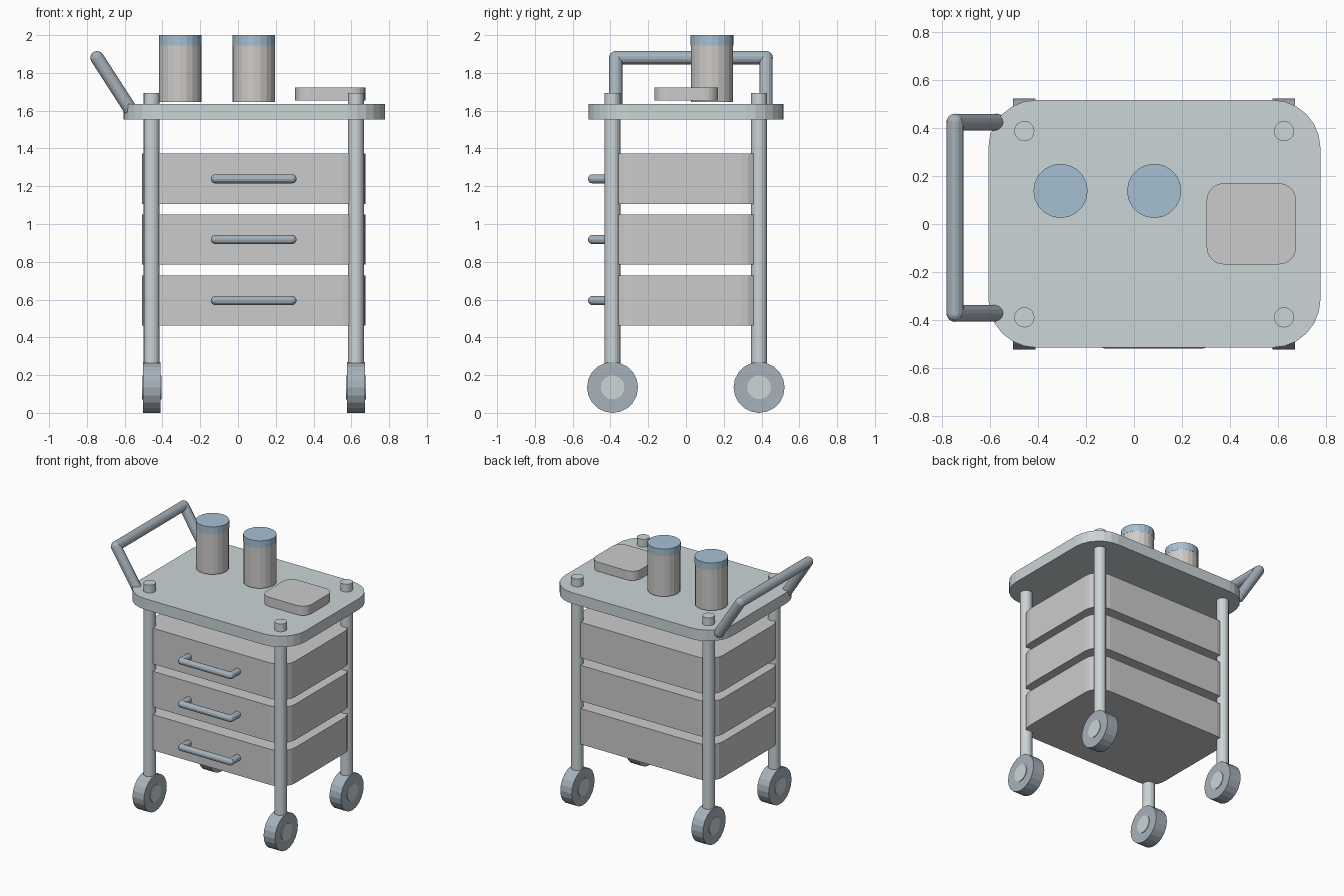
import bpy, bmesh, math
from mathutils import Vector, Matrix

if "Cube" in bpy.data.objects:
    bpy.data.objects.remove(bpy.data.objects["Cube"])


def material(name, rgb):
    m = bpy.data.materials.new(name)
    m.diffuse_color = (*rgb, 1)
    m.use_nodes = True
    m.node_tree.nodes["Principled BSDF"].inputs["Base Color"].default_value = m.diffuse_color
    return m


STEEL = material("steel", (0.60, 0.66, 0.68))
PANEL = material("panel", (0.75, 0.77, 0.77))
SLATE = material("slate", (0.38, 0.44, 0.49))
LID = material("lid_blue", (0.38, 0.53, 0.65))
JAR = material("jar_taupe", (0.62, 0.60, 0.58))


def finish(name, bm, mat):
    bmesh.ops.recalc_face_normals(bm, faces=bm.faces)
    me = bpy.data.meshes.new(name)
    bm.to_mesh(me)
    bm.free()
    me.materials.append(mat)
    ob = bpy.data.objects.new(name, me)
    bpy.context.collection.objects.link(ob)
    return ob


def add_rod(bm, a, b, r, sides=20):
    a, b = Vector(a), Vector(b)
    d = b - a
    mat = Matrix.Translation((a + b) / 2) @ d.to_track_quat('Z', 'Y').to_matrix().to_4x4()
    bmesh.ops.create_cone(bm, cap_ends=True, segments=sides, radius1=r, radius2=r,
                          depth=d.length, matrix=mat)


def rod(name, a, b, r, mat, sides=20):
    bm = bmesh.new()
    add_rod(bm, a, b, r, sides)
    return finish(name, bm, mat)


def tube(name, points, r, mat, sides=14):
    """Tube along points with ball joints"""
    bm = bmesh.new()
    for a, b in zip(points, points[1:]):
        add_rod(bm, a, b, r, sides)
    for p in points:
        bmesh.ops.create_uvsphere(bm, u_segments=sides, v_segments=8, radius=r,
                                  matrix=Matrix.Translation(p))
    return finish(name, bm, mat)


def rounded_slab(name, x0, x1, y0, y1, z0, z1, r, mat, steps=5):
    """Rounded rectangle extruded upwards"""
    bm = bmesh.new()
    corners = [(x1 - r, y1 - r), (x0 + r, y1 - r), (x0 + r, y0 + r), (x1 - r, y0 + r)]
    verts = []
    for q, (cx, cy) in enumerate(corners):
        for i in range(steps + 1):
            t = math.pi / 2 * (q + i / steps)
            verts.append(bm.verts.new((cx + r * math.cos(t), cy + r * math.sin(t), z0)))
    face = bm.faces.new(verts)
    top = bmesh.ops.extrude_face_region(bm, geom=[face], use_keep_orig=True)
    bmesh.ops.translate(bm, vec=(0, 0, z1 - z0),
                        verts=[v for v in top["geom"] if isinstance(v, bmesh.types.BMVert)])
    return finish(name, bm, mat)


# table top
rounded_slab("table_top", -0.607, 0.777, -0.515, 0.517, 1.553, 1.635, 0.2, STEEL, 6)

# posts and wheels
for side, x in (("left", -0.457), ("right", 0.625)):
    for end, y in (("front", -0.389), ("back", 0.387)):
        tag = f"{end}_{side}"
        rod(tag + "_post", (x, y, 0.265), (x, y, 1.693), 0.042, STEEL)
        rod(tag + "_wheel", (x - 0.047, y, 0.135), (x + 0.047, y, 0.135), 0.135, SLATE)
        rod(tag + "_hub", (x - 0.052, y, 0.135), (x + 0.052, y, 0.135), 0.063, STEEL)

# drawers with bar pulls
for i, z in enumerate((0.595, 0.918, 1.239), 1):
    rounded_slab(f"drawer_{i}", -0.509, 0.675, -0.41, 0.41, z - 0.133, z + 0.133, 0.12, PANEL)
    tube(f"drawer_pull_{i}",
         [(-0.12, -0.40, z), (-0.12, -0.495, z), (0.286, -0.495, z), (0.286, -0.40, z)],
         0.024, SLATE, 12)

# push handle
low, high = (-0.572, 1.61), (-0.746, 1.88)
tube("push_handle",
     [(low[0], -0.372, low[1]), (high[0], -0.372, high[1]),
      (high[0], 0.424, high[1]), (low[0], 0.424, low[1])], 0.036, SLATE)

# lidded jars
for i, x in enumerate((-0.306, 0.084), 1):
    rod(f"jar_{i}", (x, 0.138, 1.645), (x, 0.138, 1.945), 0.112, JAR)
    rod(f"jar_lid_{i}", (x, 0.138, 1.945), (x, 0.138, 2.0), 0.113, LID)

# small box on the table
rounded_slab("small_box", 0.303, 0.675, -0.168, 0.17, 1.653, 1.722, 0.07, PANEL)
